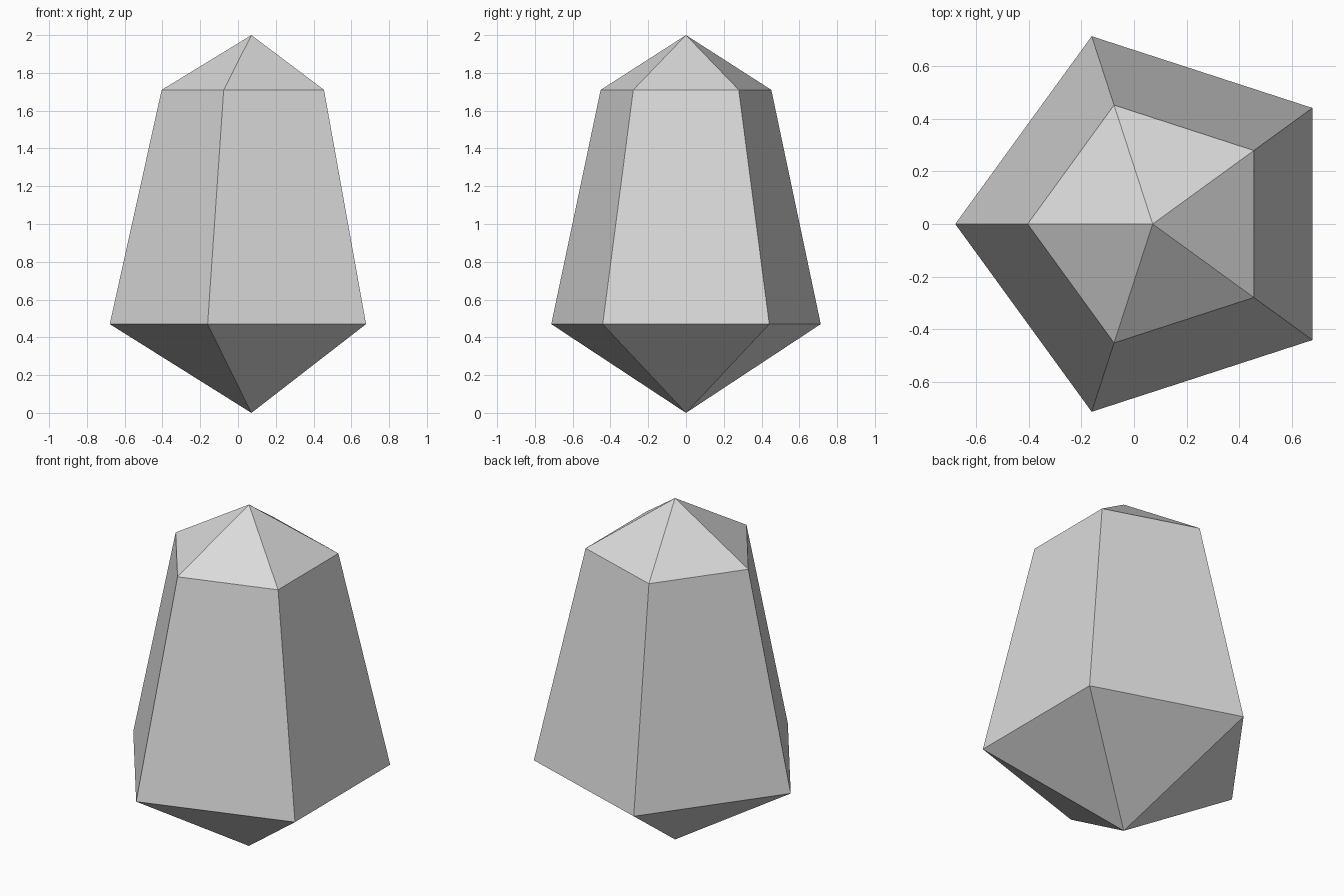
import bpy
import bmesh
from math import cos, sin, pi

cube = bpy.data.objects.get("Cube")
if cube:
    bpy.data.objects.remove(cube, do_unlink=True)

SIDES = 5
CENTRE_X = 0.071

# Light grey stone
stone = bpy.data.materials.new("light grey stone")
stone.use_nodes = True
colour = (0.7, 0.7, 0.7, 1)
stone.diffuse_color = colour
stone.node_tree.nodes["Principled BSDF"].inputs["Base Color"].default_value = colour

bm = bmesh.new()


def ring(radius, z):
    """Pentagon of vertices with one corner pointing to -x."""
    angles = [pi + 2 * pi * i / SIDES for i in range(SIDES)]
    return [bm.verts.new((CENTRE_X + radius * cos(a), radius * sin(a), z)) for a in angles]


# Pointed base, tapered shaft and pointed cap
bottom = bm.verts.new((CENTRE_X, 0, 0))
girdle = ring(0.75, 0.47)
shoulder = ring(0.475, 1.71)
tip = bm.verts.new((CENTRE_X, 0, 2))

for i in range(SIDES):
    j = (i + 1) % SIDES
    bm.faces.new((bottom, girdle[j], girdle[i]))
    bm.faces.new((girdle[i], girdle[j], shoulder[j], shoulder[i]))
    bm.faces.new((shoulder[i], shoulder[j], tip))

bmesh.ops.recalc_face_normals(bm, faces=bm.faces)
mesh = bpy.data.meshes.new("crystal")
bm.to_mesh(mesh)
bm.free()
mesh.materials.append(stone)
bpy.context.collection.objects.link(bpy.data.objects.new("crystal", mesh))
